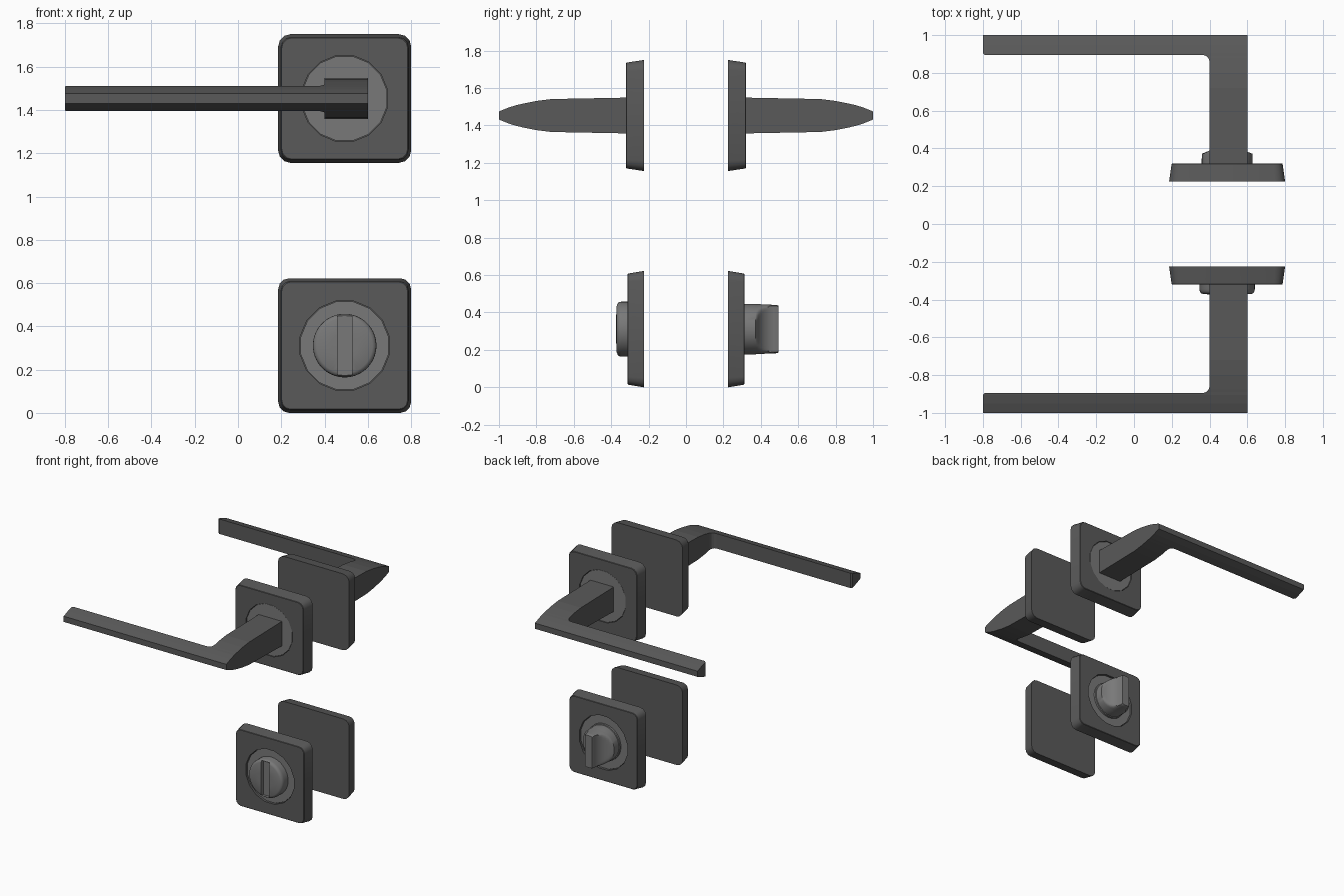
import bpy, bmesh
from math import sin, cos, pi, radians

if "Cube" in bpy.data.objects:
    bpy.data.objects.remove(bpy.data.objects["Cube"])

CX, Z_LEVER, Z_LOCK = 0.493, 1.453, 0.311


def material(name, v):
    m = bpy.data.materials.new(name)
    m.diffuse_color = (v, v, v, 1)
    m.use_nodes = True
    m.node_tree.nodes["Principled BSDF"].inputs["Base Color"].default_value = m.diffuse_color
    return m


DARK = material("dark_metal", 0.10)
MID = material("satin_metal", 0.19)


def loft(name, rings, mat, smooth=None):
    """Bridge equal-length point rings and cap both ends."""
    bm = bmesh.new()
    loops = [[bm.verts.new(p) for p in r] for r in rings]
    n = len(loops[0])
    for a, b in zip(loops, loops[1:]):
        for i in range(n):
            j = (i + 1) % n
            bm.faces.new((a[i], a[j], b[j], b[i]))
    bm.faces.new(loops[0])
    bm.faces.new(loops[-1])
    bmesh.ops.recalc_face_normals(bm, faces=bm.faces)
    me = bpy.data.meshes.new(name)
    bm.to_mesh(me)
    bm.free()
    ob = bpy.data.objects.new(name, me)
    bpy.context.collection.objects.link(ob)
    me.materials.append(mat)
    if smooth:
        bpy.ops.object.select_all(action='DESELECT')
        ob.select_set(True)
        bpy.context.view_layer.objects.active = ob
        bpy.ops.object.shade_smooth_by_angle(angle=radians(smooth))
    return ob


def circle(r, y, cz, n=16, w=9.0):
    """Circle facing y; w clamps its half width in x."""
    pts = []
    for i in range(n):
        a = 2 * pi * (i + 0.5) / n
        pts.append((CX + max(-w, min(w, r * cos(a))), y, cz + r * sin(a)))
    return pts


def rounded_square(hx, hz, r, y, cz):
    """16 points, four per corner, in step with a 16-sided circle."""
    pts = []
    for k in range(4):
        sx, sz = (1, -1, -1, 1)[k], (1, 1, -1, -1)[k]
        for j in range(4):
            a = k * pi / 2 + j * pi / 6
            pts.append((CX + sx * (hx - r) + r * cos(a), y,
                        cz + sz * (hz - r) + r * sin(a)))
    return pts


def plate(name, s, cz, hz, corner, front, hole, inset):
    # tapered plate with a round recess, plus the disc that fills it
    floor = front - 0.03
    loft(name + "_plate", [
        rounded_square(0.307, hz, corner, s * 0.225, cz),
        rounded_square(0.294, hz - 0.014, corner * 0.85, s * (front - 0.003), cz),
        rounded_square(0.291, hz - 0.017, corner * 0.85, s * front, cz),
        circle(hole, s * front, cz),
        circle(hole, s * floor, cz)], DARK, 30)
    loft(name + "_disc", [
        circle(hole - 0.003, s * (floor + 0.001), cz),
        circle(hole - 0.003, s * (front - inset), cz)], MID)


# lever stations: distance from the door, left edge in x, half height
LEVER = [(0.30, 0.40, 0.096), (0.72, 0.40, 0.088), (0.80, 0.40, 0.078),
         (0.86, 0.40, 0.066), (0.877, 0.395, 0.0625), (0.89, 0.382, 0.059),
         (0.895, 0.365, 0.058), (0.8952, -0.79, 0.058),
         (0.905, -0.80, 0.056), (0.95, -0.80, 0.042), (1.0, -0.80, 0.022)]

for s, side in ((-1, "front"), (1, "back")):
    plate(side + "_lever", s, Z_LEVER, 0.297, 0.055, 0.32, 0.202, 0.003)
    plate(side + "_lock", s, Z_LOCK, 0.311, 0.05, 0.312, 0.21, 0.014)
    # L-shaped lever, thinning towards its outer edge
    loft(side + "_lever_handle", [
        [(x, s * y, Z_LEVER + z) for x, z in ((l, -h), (0.6, -h), (0.6, h), (l, h))]
        for y, l, h in LEVER], DARK)

# emergency release button with a coin slot
button = loft("release_button", [circle(r, -y, Z_LOCK, 48) for r, y in (
    (0.147, 0.29), (0.147, 0.345), (0.145, 0.357), (0.139, 0.366), (0.128, 0.371), (0.06, 0.374))],
    MID, 35)
slot = loft("slot_cutter", [
    [(CX + x, y, Z_LOCK + z) for x, z in ((-.034, -.137), (.034, -.137), (.034, .137), (-.034, .137))]
    for y in (-0.345, -0.45)], MID)
slot.hide_render = True
slot.hide_viewport = True
cut = button.modifiers.new("slot", 'BOOLEAN')
cut.object = slot
cut.operation = 'DIFFERENCE'
cut.solver = 'EXACT'

# thumb turn: round base scooped on both sides to an upright grip
TURN = [(0.142, 0.29, 9), (0.142, 0.312, 9), (0.135, 0.314, 9), (0.135, 0.372, 0.134),
        (0.134, 0.378, 0.118), (0.134, 0.387, 0.098), (0.133, 0.40, 0.077),
        (0.132, 0.42, 0.057), (0.131, 0.445, 0.043), (0.13, 0.47, 0.036),
        (0.129, 0.488, 0.034), (0.125, 0.495, 0.031)]
loft("thumb_turn", [circle(r, y, Z_LOCK, 48, w) for r, y, w in TURN], MID, 40)
